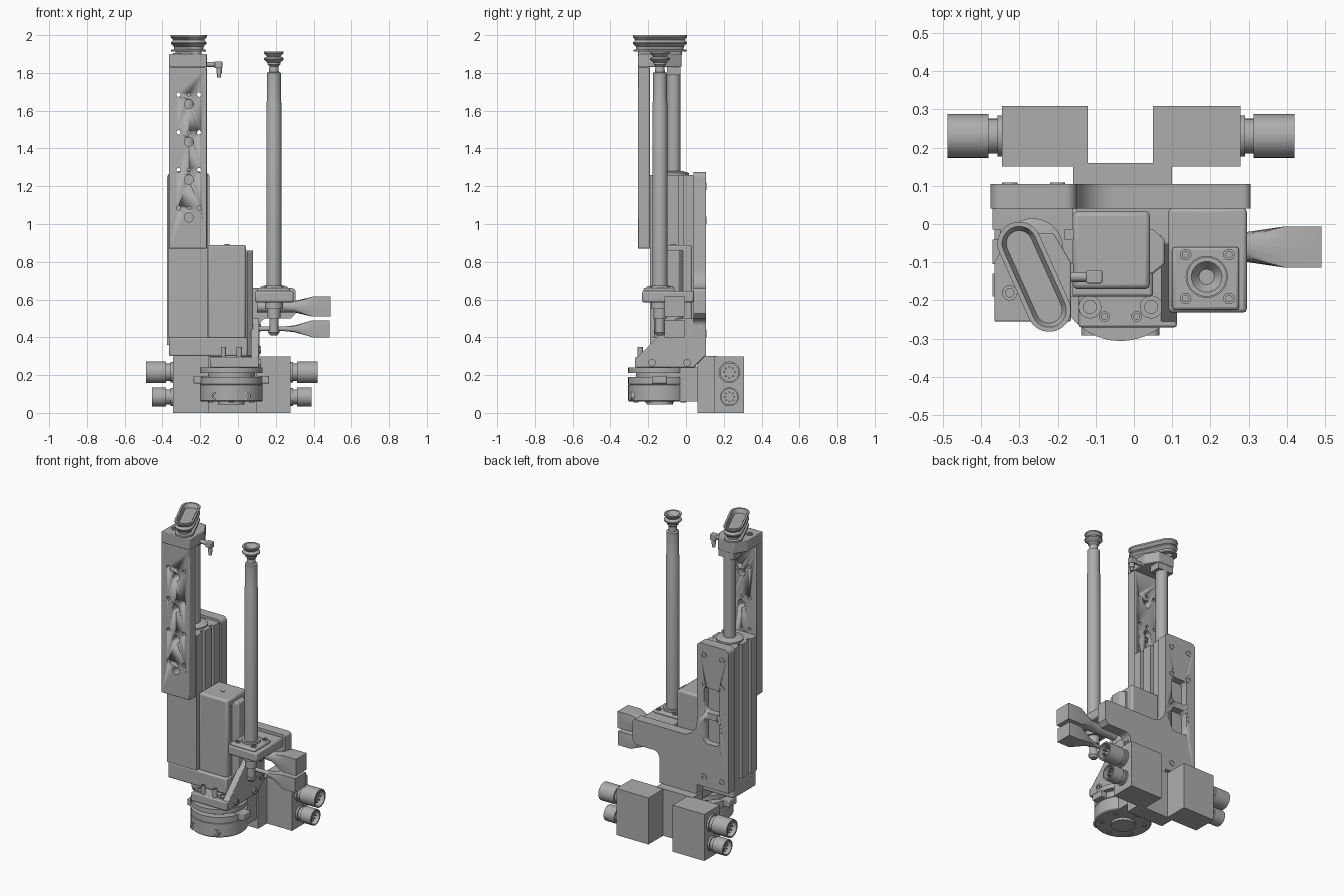
import bpy, bmesh, math
from mathutils import Vector

cube = bpy.data.objects.get("Cube")
if cube:
    bpy.data.objects.remove(cube, do_unlink=True)

grey = bpy.data.materials.new("machine grey")
grey.use_nodes = True
grey.diffuse_color = (0.42, 0.42, 0.42, 1)
grey.node_tree.nodes["Principled BSDF"].inputs["Base Color"].default_value = (0.42, 0.42, 0.42, 1)


def loft(name, rings, bevel=0):
    """Skin a list of equal-length point rings and cap both ends."""
    bm = bmesh.new()
    rows = [[bm.verts.new(p) for p in ring] for ring in rings]
    n = len(rows[0])
    for a, b in zip(rows, rows[1:]):
        for i in range(n):
            j = (i + 1) % n
            bm.faces.new((a[i], a[j], b[j], b[i]))
    bm.faces.new(rows[0])
    bm.faces.new(rows[-1])
    bmesh.ops.recalc_face_normals(bm, faces=bm.faces)
    mesh = bpy.data.meshes.new(name)
    bm.to_mesh(mesh)
    bm.free()
    mesh.materials.append(grey)
    ob = bpy.data.objects.new(name, mesh)
    bpy.context.collection.objects.link(ob)
    if bevel:
        mod = ob.modifiers.new("bevel", "BEVEL")
        mod.width, mod.segments, mod.limit_method = bevel, 2, "ANGLE"
        mod.angle_limit = math.radians(40)
    bpy.ops.object.select_all(action="DESELECT")
    ob.select_set(True)
    bpy.context.view_layer.objects.active = ob
    bpy.ops.object.shade_smooth_by_angle(angle=math.radians(30))
    return ob


def prism(name, poly, lo, hi, axis="Z", bevel=0):
    """Extrude a 2D outline along an axis."""
    put = {"X": lambda a, b, h: (h, a, b), "Y": lambda a, b, h: (a, h, b),
           "Z": lambda a, b, h: (a, b, h)}[axis]
    return loft(name, [[put(a, b, h) for a, b in poly] for h in (lo, hi)], bevel)


def box(name, x0, x1, y0, y1, z0, z1, bevel=0):
    return prism(name, [(x0, y0), (x1, y0), (x1, y1), (x0, y1)], z0, z1, "Z", bevel)


def lathe(name, profile, at, axis="Z", n=32):
    """Revolve (radius, height) pairs around an axis through a point."""
    at = Vector(at)
    put = {"X": lambda c, s, h: (h, c, s), "Y": lambda c, s, h: (c, h, s),
           "Z": lambda c, s, h: (c, s, h)}[axis]
    ang = [2 * math.pi * i / n for i in range(n)]
    return loft(name, [[at + Vector(put(r * math.cos(t), r * math.sin(t), h)) for t in ang]
                       for r, h in profile])


def bolt(name, at, r, h, axis="Z"):
    """Cap screw with a hex socket; the sign of h sets its direction."""
    return lathe(name, [(r, 0), (r, h), (r * .55, h), (r * .55, h * .4)], at, axis, 18)


def cut(target, cutters):
    """Subtract the cutters and discard them."""
    for c in cutters:
        mod = target.modifiers.new("cut", "BOOLEAN")
        mod.operation, mod.solver, mod.object = "DIFFERENCE", "EXACT", c
        c.hide_render = True
    bpy.context.view_layer.objects.active = target
    for mod in list(target.modifiers):
        if mod.type == "BOOLEAN":
            bpy.ops.object.modifier_apply(modifier=mod.name)
    for c in cutters:
        bpy.data.objects.remove(c, do_unlink=True)


def arc(cx, cy, r, a0, a1, n=8):
    return [(cx + r * math.cos(math.radians(a0 + (a1 - a0) * i / n)),
             cy + r * math.sin(math.radians(a0 + (a1 - a0) * i / n))) for i in range(n + 1)]


def rounded(x0, x1, z0, z1, r):
    return (arc(x1 - r, z0 + r, r, -90, 0) + arc(x1 - r, z1 - r, r, 0, 90)
            + arc(x0 + r, z1 - r, r, 90, 180) + arc(x0 + r, z0 + r, r, 180, 270))


CX = -.265  # centre line of the lift column

# Back plate: tall column with a side arm and a lower foot
outline = ([(-.375, .36), (-.15, .36), (-.15, .3), (.115, .3)] + arc(.155, .46, .04, 180, 90)
           + [(.28, .5), (.305, .525)] + arc(.285, .64, .02, 0, 90)
           + arc(-.05, .76, .1, 270, 180) + arc(-.18, 1.245, .03, 0, 90)
           + arc(-.345, 1.245, .03, 90, 180))
back_plate = prism("back_plate", outline, .04, .105, "Y")
cut(back_plate, [prism("window_cutter", rounded(-.31, -.2, z - .08, z + .08, .025), .06, .12, "Y")
                 for z in (.92, .72)])
for z in (1.2, 1.02, .42):
    for x in (-.325, -.2):
        lathe("back_plate_bolt", [(.02, -.01), (.02, .004), (.011, .004), (.011, -.005)],
              (x, .105, z), "Y", 18)

# Lift column: slotted extrusion, foot, hub and rod
right = [(-.16, -.19), (-.16, -.13), (-.18, -.13), (-.18, -.105), (-.16, -.105),
         (-.16, -.04), (-.18, -.04), (-.18, -.015), (-.16, -.015), (-.16, .04)]
column = right + [(2 * CX - x, y) for x, y in reversed(right)]
prism("lift_column", column, .4, 1.26)
lathe("rod_hub", [(.08, 0), (.08, .015), (.05, .025)], (CX, -.065, 1.255))
lathe("lift_rod", [(.036, 0), (.036, .6)], (CX, -.065, 1.25))
box("column_foot", -.365, .05, -.19, .04, .3, .4, .008)

# Moving slide plate with mounting holes
slide = box("slide_plate", -.365, -.165, -.255, -.19, .87, 1.83, .004)
bpy.context.view_layer.objects.active = slide
bpy.ops.object.modifier_apply(modifier="bevel")
holes = []
for z in (1.035, 1.235, 1.435, 1.635):
    holes.append(lathe("hole_cutter", [(.024, -.3), (.024, -.15)], (CX + .005, 0, z), "Y", 20))
    for dx, r in ((-.055, .012), (0, .009), (.055, .012)):
        holes.append(lathe("hole_cutter", [(r, -.3), (r, -.15)], (CX + .005 + dx, 0, z + .05), "Y", 12))
cut(slide, holes)

# Head of the slide, carrying the oval bellows cup
prism("slide_head", [(-.365, -.255), (-.165, -.255), (-.165, -.1), (-.21, -.025), (-.32, -.025),
                     (-.365, -.1)], 1.83, 1.9, bevel=.004)
box("head_clamp", -.32, -.21, -.1, -.03, 1.79, 1.835)
bolt("head_bolt", (-.325, -.18, 1.895), .02, .01)
direction = math.atan2(-.087, .039)


def stadium(r, z):
    pts = []
    for side in (1, -1):
        start = math.degrees(direction) + (-90 if side == 1 else 90)
        pts += arc(-.261 + side * .039, -.138 - side * .087, r, start, start + 180, 12)
    return [(x, y, z) for x, y in pts]


bellows = [(.03, 1.895), (.03, 1.912), (.054, 1.912), (.054, 1.922), (.038, 1.925), (.04, 1.94),
           (.056, 1.955), (.056, 1.962), (.044, 1.974), (.057, 1.99), (.057, 2), (.045, 2),
           (.034, 1.975)]
loft("oval_bellows_cup", [stadium(r, z) for r, z in bellows])

# Elbow air fitting on the head
lathe("fitting_stem", [(.013, 0), (.013, .05)], (-.17, -.138, 1.845), "X", 16)
box("fitting_elbow", -.125, -.083, -.155, -.12, 1.825, 1.86, .004)
lathe("fitting_nozzle", [(.014, 0), (.014, -.03), (.01, -.03), (.01, -.05)], (-.1, -.138, 1.826), "Z", 16)

# Drive housing beside the column
box("drive_housing", -.16, .042, -.17, .033, .3, .89, .012)
prism("drive_side_cover", [(.03, -.13), (.05, -.13), (.08, -.105), (.08, -.04), (.05, -.015),
                           (.03, -.015)], .3, .86, bevel=.005)
lathe("housing_plug", [(.014, 0), (.014, .004)], (-.058, -.068, .889), "Z", 20)

# Tool arm with flange, guide tube and round cup
box("tool_arm", .09, .295, -.232, .042, .585, .645, .01)
box("tool_flange", .1, .275, -.225, -.06, .64, .662, .008)
for x in (.135, .248):
    for y in (-.195, -.08):
        bolt("flange_bolt", (x, y, .66), .015, .01)
lathe("tool_tube", [(.055, .655), (.055, .675), (.04, .675), (.04, 1.64), (.037, 1.65), (.037, 1.8),
                    (.026, 1.805), (.024, 1.835), (.034, 1.845), (.034, 1.855), (.052, 1.87),
                    (.052, 1.878), (.036, 1.888), (.052, 1.905), (.052, 1.912), (.04, 1.912),
                    (.02, 1.885)], (.19, -.138, 0))
lathe("tool_tip", [(.048, .59), (.048, .55), (.035, .55), (.035, .5), (.024, .5), (.024, .44),
                   (.03, .44), (.03, .425), (.018, .41)], (.19, -.138, 0), "Z", 24)


# Flat-ended side nozzles
def nozzle(name, z, sections):
    rings = []
    for x, hy, hz, square in sections:
        ring = []
        for i in range(16):
            t = 2 * math.pi * i / 16
            c, s = math.cos(t), math.sin(t)
            k = 1 + square * (1 / max(abs(c), abs(s)) - 1)
            ring.append((x, -.06 + hy * c * k, z + hz * s * k))
        rings.append(ring)
    loft(name, rings)


nozzle("upper_nozzle", .562, [(.1, .03, .03, 0), (.25, .032, .03, 0), (.3, .04, .03, 0),
                              (.395, .054, .053, 1), (.49, .054, .053, 1)])
nozzle("lower_nozzle", .445, [(.1, .012, .012, 0), (.24, .014, .012, 0), (.3, .03, .018, .3),
                              (.395, .054, .045, 1), (.485, .054, .045, 1)])

# Gusset and flange that join the wrist to the frame
prism("wrist_gusset", [(-.265, .24), (-.265, .285), (-.235, .315), (-.05, .5), (.1, .5), (.1, .3),
                       (.04, .24)], .07, .112, "X", .004)
box("wrist_flange", -.145, .112, -.27, .05, .24, .295, .006)
box("frame_foot", -.15, .112, -.03, .06, .295, .5)
for y, z in ((-.18, .265), (.005, .265), (.07, .335), (.07, .45)):
    bolt("gusset_bolt", (.112, y, z), .02, .01, "X")
for x in (-.115, .045):
    lathe("flange_bushing", [(.03, 0), (.03, .008), (.017, .008), (.017, .002)], (x, -.217, .294), "Z", 24)
for x in (-.077, .007):
    bolt("flange_screw", (x, -.242, .294), .014, .055)

# Round wrist with a groove and a lower boss
lathe("wrist_disc", [(.07, .045), (.07, .06), (.16, .06), (.166, .066), (.166, .148), (.162, .15),
                     (.166, .152), (.166, .19), (.125, .19), (.125, .21), (.166, .21), (.166, .24)],
      (-.035, -.14, 0), "Z", 48)
for i in range(6):
    t = math.radians(60 * i + 30)
    lathe("wrist_base_screw", [(.014, .062), (.014, .055)],
          (-.035 + .125 * math.cos(t), -.14 + .125 * math.sin(t), 0), "Z", 12)
for side in (-1, 1):
    bolt("wrist_front_screw", (-.035 + side * .08, -.27, .09), .022, -.022, "Y")
    box("wrist_latch", -.035 + side * .15 - .05, -.035 + side * .15 + .05, -.18, -.1, .155, .195, .004)
bolt("wrist_side_screw", (.11, -.14, .1), .02, .02, "X")

# Connector block and bridge to the wrist
box("wrist_bridge", -.12, .09, -.1, .07, .06, .245)
box("connector_bridge", -.16, .1, .06, .16, 0, .3)
box("connector_block_right", -.345, -.12, .15, .308, 0, .298)
box("connector_block_left", .05, .278, .15, .308, 0, .298)

# Round sockets on both ends with contact pins inside
for side, face in ((-1, -.345), (1, .278)):
    for z, r, length in ((.215, .057, .142), (.085, .05, .11)):
        prof = [(r * .95, 0), (r * .95, .012), (r * .8, .012), (r * .8, .035), (r, .035), (r, length),
                (r * .84, length), (r * .84, length - .04)]
        lathe("socket", [(a, side * h) for a, h in prof], (face, .23, z), "X", 28)
        for i in range(8):
            t = math.pi * i / 4
            lathe("socket_pin", [(.005, 0), (.005, side * .025)],
                  (face + side * (length - .042), .23 + r * .5 * math.cos(t), z + r * .5 * math.sin(t)),
                  "X", 8)
